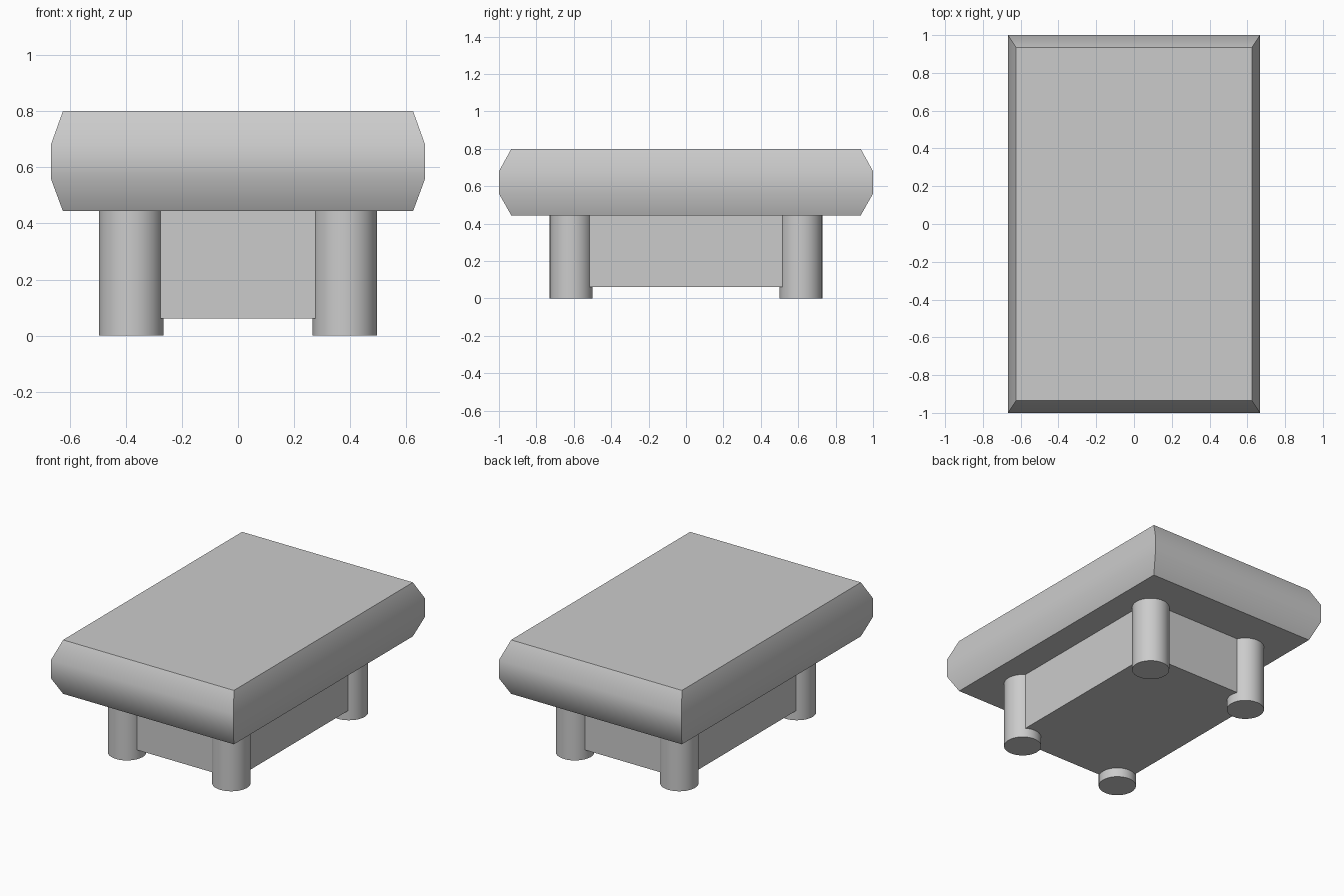
import bpy
import bmesh
from math import radians

cube = bpy.data.objects.get("Cube")
if cube:
    bpy.data.objects.remove(cube, do_unlink=True)

grey = bpy.data.materials.new("plain grey")
grey.use_nodes = True
colour = (0.6, 0.6, 0.6, 1)
grey.diffuse_color = colour
grey.node_tree.nodes["Principled BSDF"].inputs["Base Color"].default_value = colour


def loft_rectangles(name, levels):
    """Stack rectangles given as (half width, half depth, height) and cap both ends."""
    bm = bmesh.new()
    rings = [[bm.verts.new((sx * w, sy * d, z))
              for sx, sy in ((-1, -1), (1, -1), (1, 1), (-1, 1))]
             for w, d, z in levels]
    for low, high in zip(rings, rings[1:]):
        for i in range(4):
            j = (i + 1) % 4
            bm.faces.new((low[i], low[j], high[j], high[i]))
    bm.faces.new(rings[0][::-1])
    bm.faces.new(rings[-1])
    mesh = bpy.data.meshes.new(name)
    bm.to_mesh(mesh)
    bm.free()
    obj = bpy.data.objects.new(name, mesh)
    bpy.context.collection.objects.link(obj)
    return obj


def finish(obj):
    obj.data.materials.append(grey)
    bpy.ops.object.select_all(action="DESELECT")
    obj.select_set(True)
    bpy.context.view_layer.objects.active = obj
    bpy.ops.object.shade_smooth_by_angle(angle=radians(40))


# Thick slab with bevelled, softly shaded sides
slab_bottom, slab_top = 0.444, 0.8
finish(loft_rectangles("table_top", [
    (0.624, 0.934, slab_bottom), (0.667, 1, 0.56),
    (0.667, 1, 0.68), (0.624, 0.934, slab_top)]))

# Box between the legs, raised off the floor
finish(loft_rectangles("base_box", [
    (0.441, 0.661, 0.062), (0.441, 0.661, slab_bottom)]))

# Round legs at the four corners
for side, x in (("right", -0.381), ("left", 0.381)):
    for end, y in (("front", -0.614), ("back", 0.614)):
        bpy.ops.mesh.primitive_cylinder_add(
            vertices=32, radius=0.115, depth=slab_bottom,
            location=(x, y, slab_bottom / 2))
        leg = bpy.context.object
        leg.name = f"{end}_{side}_leg"
        finish(leg)
